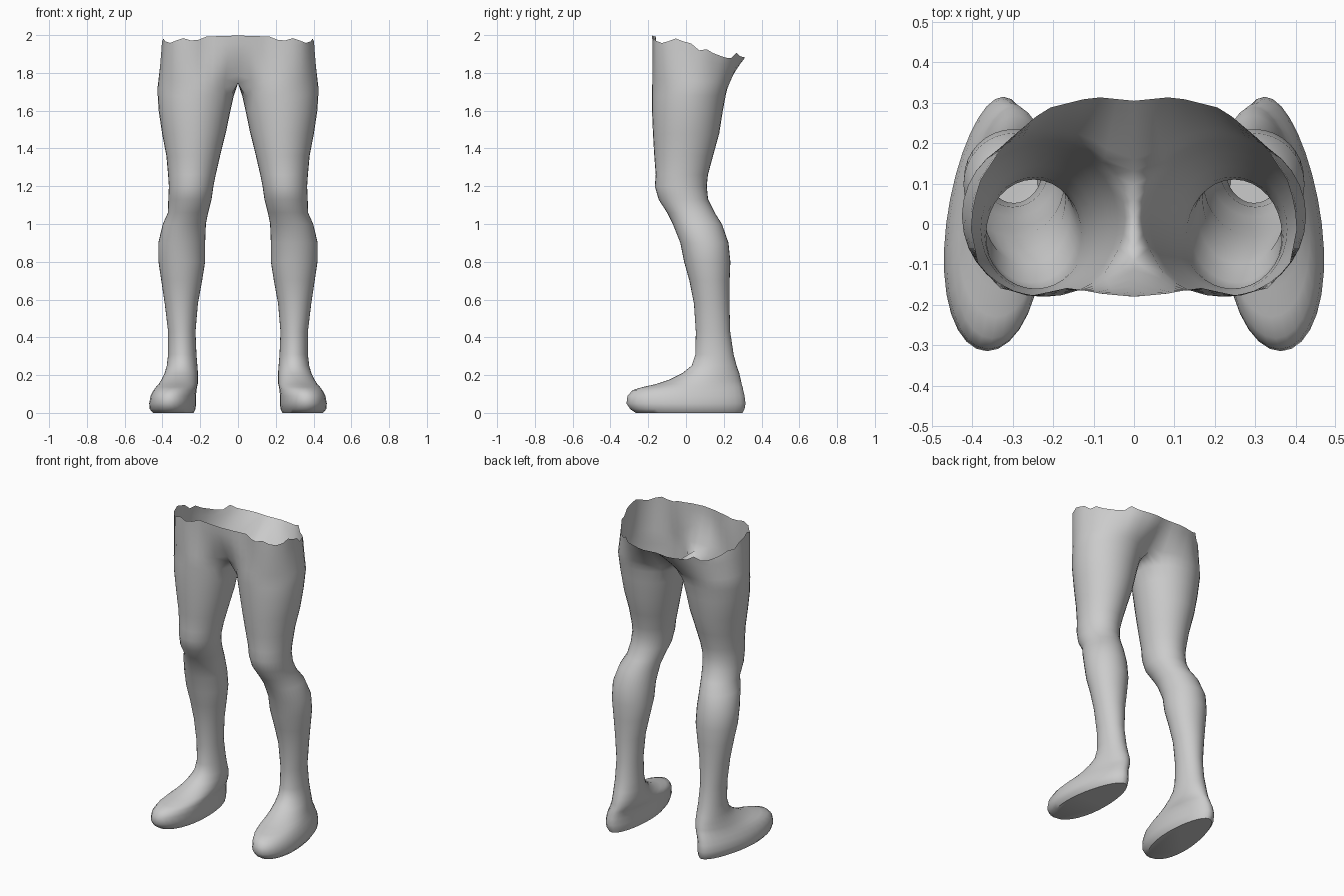
import bpy, bmesh, random
from math import sin, cos, pi

if "Cube" in bpy.data.objects:
    bpy.data.objects.remove(bpy.data.objects["Cube"])

random.seed(4)
N = 32        # sides of a leg
SEAM = 13     # ring points 13..19 meet the other leg at the crotch
LEVELS = 6    # rows between crotch and torn waist edge

# leg outline, from sole to crotch: z, front y, back y, inner x, outer x
ROWS = [
    (0.0, -.265, .300, .235, .445), (.02, -.295, .310, .225, .462),
    (.05, -.315, .315, .222, .465), (.09, -.310, .310, .222, .458),
    (.12, -.283, .303, .220, .442), (.137, -.23, .300, .217, .430),
    (.152, -.16, .295, .213, .417), (.175, -.09, .290, .212, .403),
    (.21, -.02, .282, .212, .388), (.25, .030, .268, .215, .377),
    (.31, .050, .252, .220, .370), (.43, .052, .234, .225, .370),
    (.58, .042, .230, .212, .388), (.70, .018, .231, .190, .406),
    (.80, -.01, .235, .174, .421), (.90, -.03, .225, .174, .422),
    (1.0, -.07, .190, .170, .398), (1.06, -.10, .152, .158, .371),
    (1.13, -.145, .117, .140, .369), (1.20, -.165, .110, .130, .366),
    (1.26, -.160, .116, .118, .370), (1.36, -.168, .143, .095, .379),
    (1.48, -.175, .176, .065, .402), (1.60, -.18, .195, .040, .420),
    (1.68, -.18, .210, .022, .425),
]
# waist edge seen from above, front centre round the side to back centre
WAIST = [(0, -.18), (.08, -.173), (.16, -.157), (.25, -.177), (.33, -.16),
         (.385, -.10), (.405, 0), (.385, .10), (.32, .20), (.22, .285),
         (.10, .315), (0, .305)]


def ring(z, yf, yb, xi, xo):
    """Closed ring around one leg, foot-shaped near the ground."""
    foot = max(0, min(1, (.27 - z) / .15))
    pts = []
    for k in range(N):
        c, s = cos(2 * pi * k / N), sin(2 * pi * k / N)
        x = (xi + xo) / 2 + (xo - xi) / 2 * c * (1 - .15 * foot * s) - .02 * foot * s
        pts.append([x, (yf + yb) / 2 + (yb - yf) / 2 * s, z])
    return pts


def along(line, t):
    """Point at fraction t of the length of a polyline."""
    seg = [((b[0] - a[0]) ** 2 + (b[1] - a[1]) ** 2) ** .5 for a, b in zip(line, line[1:])]
    d = t * sum(seg)
    for a, b, l in zip(line, line[1:], seg):
        if d <= l + 1e-6:
            return a[0] + (b[0] - a[0]) * d / l, a[1] + (b[1] - a[1]) * d / l
        d -= l
    return line[-1]


def bridge(bm, a, b, closed):
    n = len(a)
    for i in range(n if closed else n - 1):
        j = (i + 1) % n
        bm.faces.new((a[i], a[j], b[j], b[i]))


bm = bmesh.new()

# leg and foot
loops = [[bm.verts.new(p) for p in ring(*row)] for row in ROWS]
bm.faces.new(loops[0][::-1])

# crotch ring: inner points lifted onto the centre line
crotch = ring(1.72, -.18, .22, .012, .426)
for k in range(SEAM, N - SEAM + 1):
    crotch[k][0] = 0
    crotch[k][2] = 1.745
loops.append([bm.verts.new(p) for p in crotch])
for a, b in zip(loops, loops[1:]):
    bridge(bm, a, b, True)

# hips: open arc from front centre to back centre, rising to the torn edge
arc = list(range(-SEAM, SEAM + 1))
prev = [loops[-1][k % N] for k in arc]
for lv in range(1, LEVELS + 1):
    t = lv / LEVELS
    row = []
    for i, k in enumerate(arc):
        base = crotch[k % N]
        wx, wy = along(WAIST, i / (len(arc) - 1))
        wz = 1.955 - .235 * wy
        if lv == LEVELS and wx > .17 and wy < .27:
            wz += random.uniform(-.03, .018)
        s = sin(t * pi / 2) if k < 0 else t
        row.append(bm.verts.new((base[0] + (wx - base[0]) * t,
                                 base[1] + (wy - base[1]) * s,
                                 min(2, base[2] + (wz - base[2]) * t))))
    bridge(bm, prev, row, False)
    prev = row

bmesh.ops.recalc_face_normals(bm, faces=bm.faces)
mesh = bpy.data.meshes.new("legs")
bm.to_mesh(mesh)
bm.free()
legs = bpy.data.objects.new("legs", mesh)
bpy.context.collection.objects.link(legs)

# second leg
mirror = legs.modifiers.new("Mirror", 'MIRROR')
mirror.use_clip = True
mirror.merge_threshold = .001

bpy.context.view_layer.objects.active = legs
legs.select_set(True)
bpy.ops.object.shade_smooth_by_angle(angle=pi / 4)
